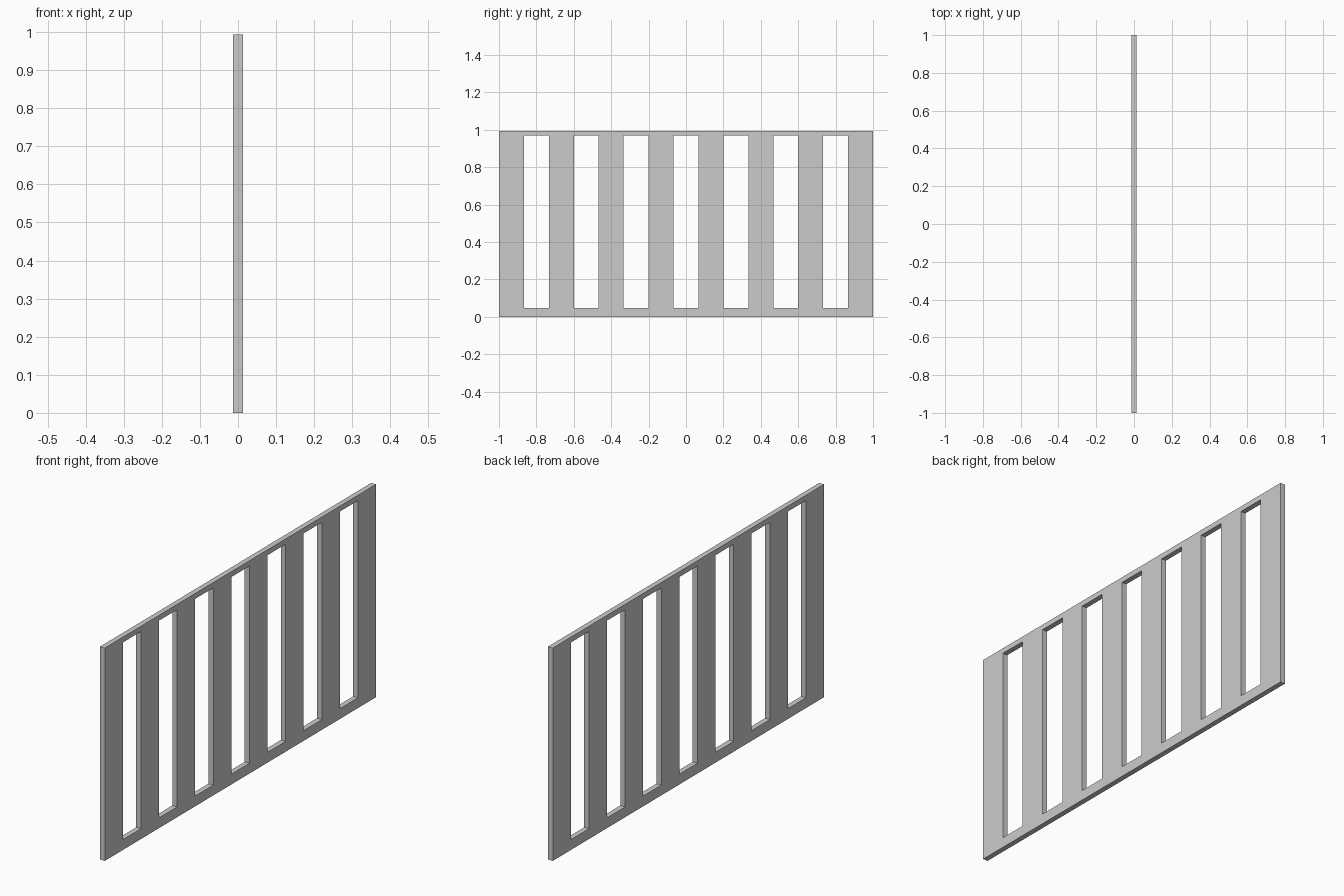
import bpy, bmesh

if "Cube" in bpy.data.objects:
    bpy.data.objects.remove(bpy.data.objects["Cube"])

THICK = 0.025
SLOTS = 7
BARS = 2 * SLOTS + 1                       # equal widths: bar, slot, bar, ...
ys = [-1 + 2 * i / BARS for i in range(BARS + 1)]
zs = [0, 0.048, 0.968, 0.993]              # bottom rail, slots, top rail

bm = bmesh.new()
grid = [[bm.verts.new((-THICK / 2, y, z)) for z in zs] for y in ys]

# Flat slotted sheet: skip the middle cell of every second column
for i in range(BARS):
    for k in range(3):
        if k == 1 and i % 2 == 1:
            continue
        bm.faces.new((grid[i][k], grid[i + 1][k], grid[i + 1][k + 1], grid[i][k + 1]))

# Give the sheet its thickness
ext = bmesh.ops.extrude_face_region(bm, geom=bm.faces[:], use_keep_orig=True)
verts = [v for v in ext["geom"] if isinstance(v, bmesh.types.BMVert)]
bmesh.ops.translate(bm, verts=verts, vec=(THICK, 0, 0))
bmesh.ops.recalc_face_normals(bm, faces=bm.faces[:])

mesh = bpy.data.meshes.new("slotted_panel")
bm.to_mesh(mesh)
bm.free()
panel = bpy.data.objects.new("slotted_panel", mesh)
bpy.context.collection.objects.link(panel)
